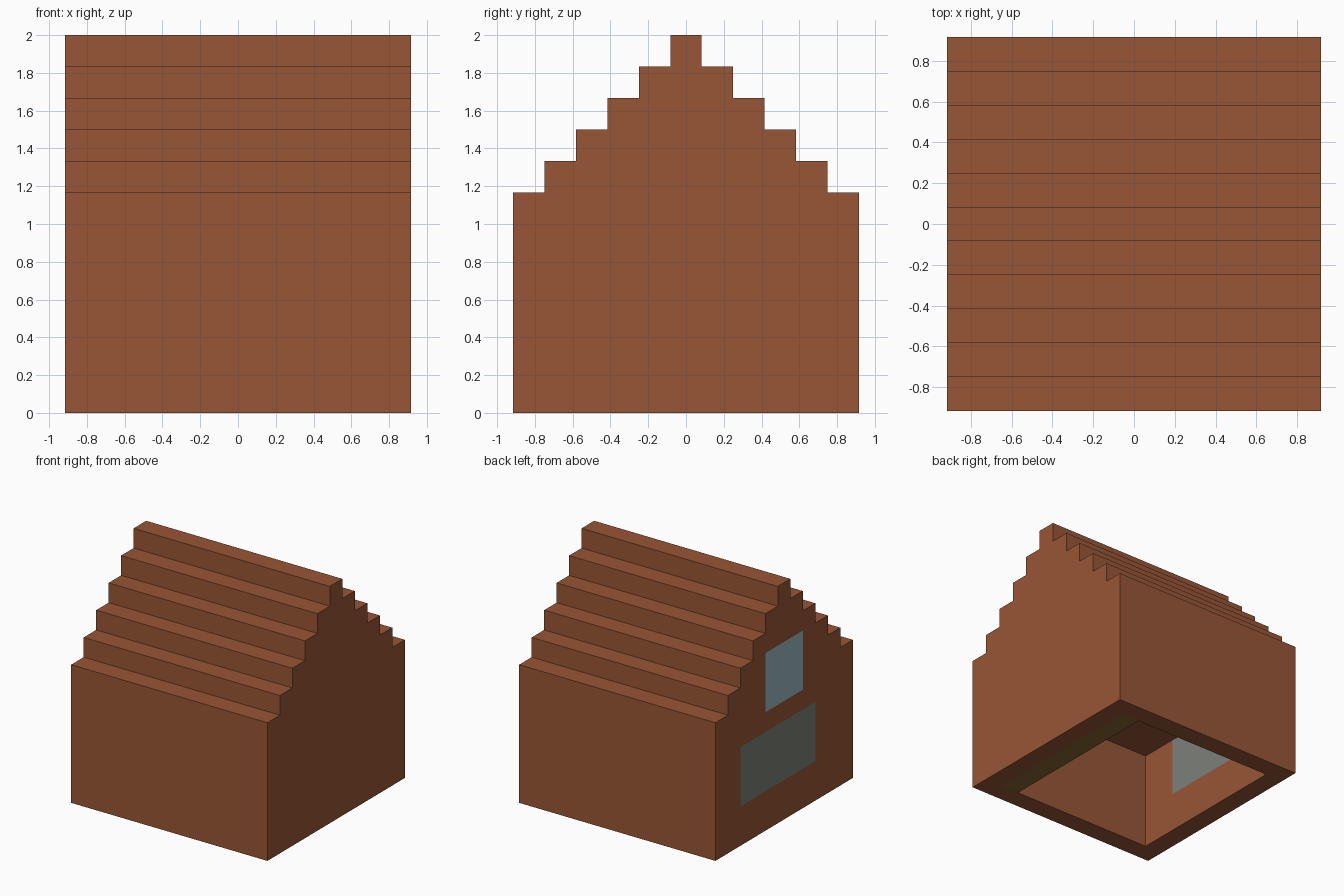
import bpy
import bmesh

if "Cube" in bpy.data.objects:
    bpy.data.objects.remove(bpy.data.objects["Cube"], do_unlink=True)

U = 1 / 6  # one block


def material(name, rgb):
    linear = [((c / 255 + 0.055) / 1.055) ** 2.4 for c in rgb] + [1]
    mat = bpy.data.materials.new(name)
    mat.use_nodes = True
    mat.diffuse_color = linear
    bsdf = mat.node_tree.nodes["Principled BSDF"]
    bsdf.inputs["Base Color"].default_value = linear
    bsdf.inputs["Roughness"].default_value = 0.9
    return mat


brick = material("brick brown", (152, 86, 54))
grey_glass = material("grey glass", (125, 129, 121))
blue_glass = material("pale blue glass", (156, 184, 194))
olive = material("olive wood", (136, 105, 53))


def prism(name, profile, x0, x1, mat):
    """Extrude a (y, z) profile, in blocks, from x0 to x1."""
    bm = bmesh.new()
    face = bm.faces.new([bm.verts.new((x0 * U, y * U, z * U)) for y, z in profile])
    out = bmesh.ops.extrude_face_region(bm, geom=[face])
    new = [v for v in out["geom"] if isinstance(v, bmesh.types.BMVert)]
    bmesh.ops.translate(bm, verts=new, vec=((x1 - x0) * U, 0, 0))
    bmesh.ops.recalc_face_normals(bm, faces=bm.faces)
    mesh = bpy.data.meshes.new(name)
    bm.to_mesh(mesh)
    bm.free()
    mesh.materials.append(mat)
    obj = bpy.data.objects.new(name, mesh)
    bpy.context.collection.objects.link(obj)
    return obj


def rectangle(y0, y1, z0, z1):
    return [(y0, z0), (y1, z0), (y1, z1), (y0, z1)]


def stepped_gable(half, base, eave, steps):
    side = []
    for i in range(steps):
        side += [(half - i, eave + i - 1 if i else base), (half - i, eave + i)]
    return side + [(-y, z) for y, z in reversed(side)]


def cut(target, cutter):
    mod = target.modifiers.new("cut", "BOOLEAN")
    mod.operation = "DIFFERENCE"
    mod.solver = "EXACT"
    mod.object = cutter
    bpy.context.view_layer.update()
    graph = bpy.context.evaluated_depsgraph_get()
    mesh = bpy.data.meshes.new_from_object(target.evaluated_get(graph))
    target.modifiers.clear()
    target.data = mesh
    bpy.data.objects.remove(cutter, do_unlink=True)


# House shell with stepped roof
house = prism("house_shell", stepped_gable(5.5, 0, 7, 6), -5.5, 5.5, brick)

# Open-bottomed room and attic above it
cut(house, prism("room_cutter", rectangle(-4.5, 4.5, -1, 5), -4.5, 4.5, brick))
cut(house, prism("attic_cutter", stepped_gable(4.5, 6, 7, 5), -4.5, 4.5, brick))

# Flush windows in the gable wall
for name, area, mat in (
    ("lower_window", (-2.5, 3.5, 2, 5), grey_glass),
    ("upper_window", (-1.5, 1.5, 6, 9), blue_glass),
):
    cut(house, prism(name + "_cutter", rectangle(*area), -6, -4.4, brick))
    prism(name, rectangle(*area), -5.5, -4.5, mat)

# Shelf along the opposite wall
prism("wall_shelf", rectangle(-4.5, 4.5, 0, 5), 3.5, 4.5, olive)
